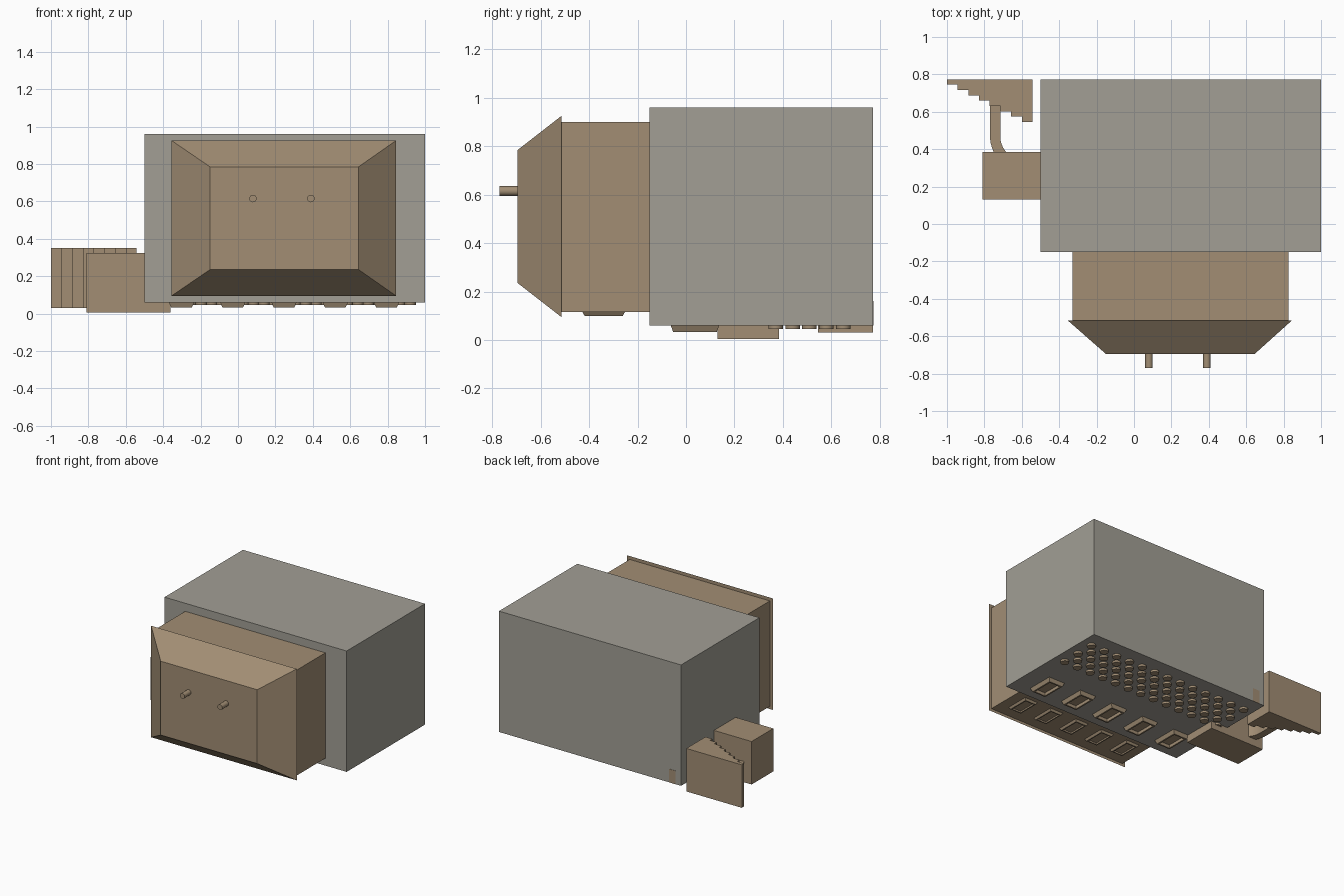
import bpy, bmesh, math
from mathutils import Vector

if "Cube" in bpy.data.objects:
    bpy.data.objects.remove(bpy.data.objects["Cube"])


def material(name, rgb):
    m = bpy.data.materials.new(name)
    m.diffuse_color = (*rgb, 1)
    m.use_nodes = True
    m.node_tree.nodes["Principled BSDF"].inputs["Base Color"].default_value = m.diffuse_color
    return m


GREY = material("warm_grey", (0.36, 0.345, 0.30))
BROWN = material("brown", (0.36, 0.27, 0.175))


def finish(name, bm, mat=BROWN):
    bmesh.ops.recalc_face_normals(bm, faces=bm.faces)
    me = bpy.data.meshes.new(name)
    bm.to_mesh(me)
    bm.free()
    me.materials.append(mat)
    ob = bpy.data.objects.new(name, me)
    bpy.context.collection.objects.link(ob)
    return ob


def box_bm(x, y, z):
    bm = bmesh.new()
    bmesh.ops.create_cube(bm, size=1)
    for v in bm.verts:
        v.co = Vector([(a + b) / 2 + c * (b - a) for (a, b), c in zip((x, y, z), v.co)])
    return bm


def box(name, x, y, z, mat=BROWN):
    return finish(name, box_bm(x, y, z), mat)


def prism(name, outline, z0, z1):
    bm = bmesh.new()
    f = bm.faces.new([bm.verts.new((x, y, z0)) for x, y in outline])
    r = bmesh.ops.extrude_face_region(bm, geom=[f])
    for v in r["geom"]:
        if isinstance(v, bmesh.types.BMVert):
            v.co.z = z1
    return finish(name, bm)


def cylinder(name, radius, depth, loc, rot=(0, 0, 0), sides=16):
    bpy.ops.mesh.primitive_cylinder_add(vertices=sides, radius=radius, depth=depth,
                                        location=loc, rotation=rot)
    ob = bpy.context.object
    ob.name = name
    ob.data.materials.append(BROWN)
    bpy.ops.object.shade_smooth_by_angle()
    return ob


# Main hall and the narrower block in front of it
box("main_hall", (-0.5, 1.0), (-0.15, 0.772), (0.06, 0.96), GREY)
box("front_block", (-0.33, 0.825), (-0.515, -0.15), (0.115, 0.90))

# Tapered front hood
bm = box_bm((-0.355, 0.845), (-0.695, -0.515), (0.095, 0.925))
for v in bm.verts:
    if v.co.y < -0.6:
        v.co.x = -0.15 if v.co.x < 0.2 else 0.645
        v.co.z = 0.235 if v.co.z < 0.5 else 0.785
finish("front_hood", bm)

# Two pegs on the hood
for i, x in enumerate((0.08, 0.39)):
    cylinder(f"front_peg_{i + 1}", 0.02, 0.09, (x, -0.725, 0.615), (math.pi / 2, 0, 0))

# Low side room reaching under the hall
box("side_room", (-0.81, -0.36), (0.13, 0.385), (0.005, 0.06))
box("side_room_upper", (-0.81, -0.5), (0.13, 0.385), (0.06, 0.325))

# Stepped block at the back left
n, w, d = 8, 0.457 / 8, 0.0285
outline = [(-0.543, 0.772), (-1.0, 0.772)]
for i in range(n):
    y = 0.745 - i * d
    outline += [(-1.0 + i * w, y), (-1.0 + (i + 1) * w, y)]
prism("stepped_block", outline, 0.03, 0.35)

# Curved passage linking the stepped block and the side room
left, right = [(-0.770, 0.64)], [(-0.715, 0.64)]
for i in range(9):
    a = math.radians(i * 6)
    for side, r in ((left, 0.187), (right, 0.132)):
        side.append((-0.583 - r * math.cos(a), 0.47 - r * math.sin(a)))
prism("curved_passage", left + right[::-1], 0.06, 0.16)
box("back_passage_end", (-0.455, -0.40), (0.70, 0.7735), (0.06, 0.16))


# Framed hatches on the undersides
def hatch(name, x, y, w, l, z0, z1, rim):
    bm = box_bm((x - w / 2, x + w / 2), (y - l / 2, y + l / 2), (z0, z1))
    bm.faces.ensure_lookup_table()
    low = min(bm.faces, key=lambda f: f.calc_center_median().z)
    for v in low.verts:
        v.co.x = x + (v.co.x - x) * 0.82
        v.co.y = y + (v.co.y - y) * 0.9
    bmesh.ops.inset_region(bm, faces=[low], thickness=rim)
    r = bmesh.ops.extrude_face_region(bm, geom=[low])
    for v in r["geom"]:
        if isinstance(v, bmesh.types.BMVert):
            v.co.z = z1 - 0.004
    if low.is_valid:
        bmesh.ops.delete(bm, geom=[low], context='FACES_ONLY')
    finish(name, bm)


for i in range(5):
    hatch(f"hall_hatch_{i + 1}", -0.302 + i * 0.274, 0.037, 0.135, 0.20, 0.033, 0.06, 0.016)
    hatch(f"front_hatch_{i + 1}", -0.20 + i * 0.223, -0.34, 0.11, 0.175, 0.10, 0.115, 0.012)

# Staggered rows of studs under the hall
for row in range(5):
    odd = row % 2
    for i in range(13 - odd):
        x = -0.42 + (i + odd / 2) * 0.1117
        cylinder(f"stud_{row + 1}_{i + 1}", 0.03, 0.015,
                 (x, 0.37 + row * 0.07, 0.0525), sides=12)
